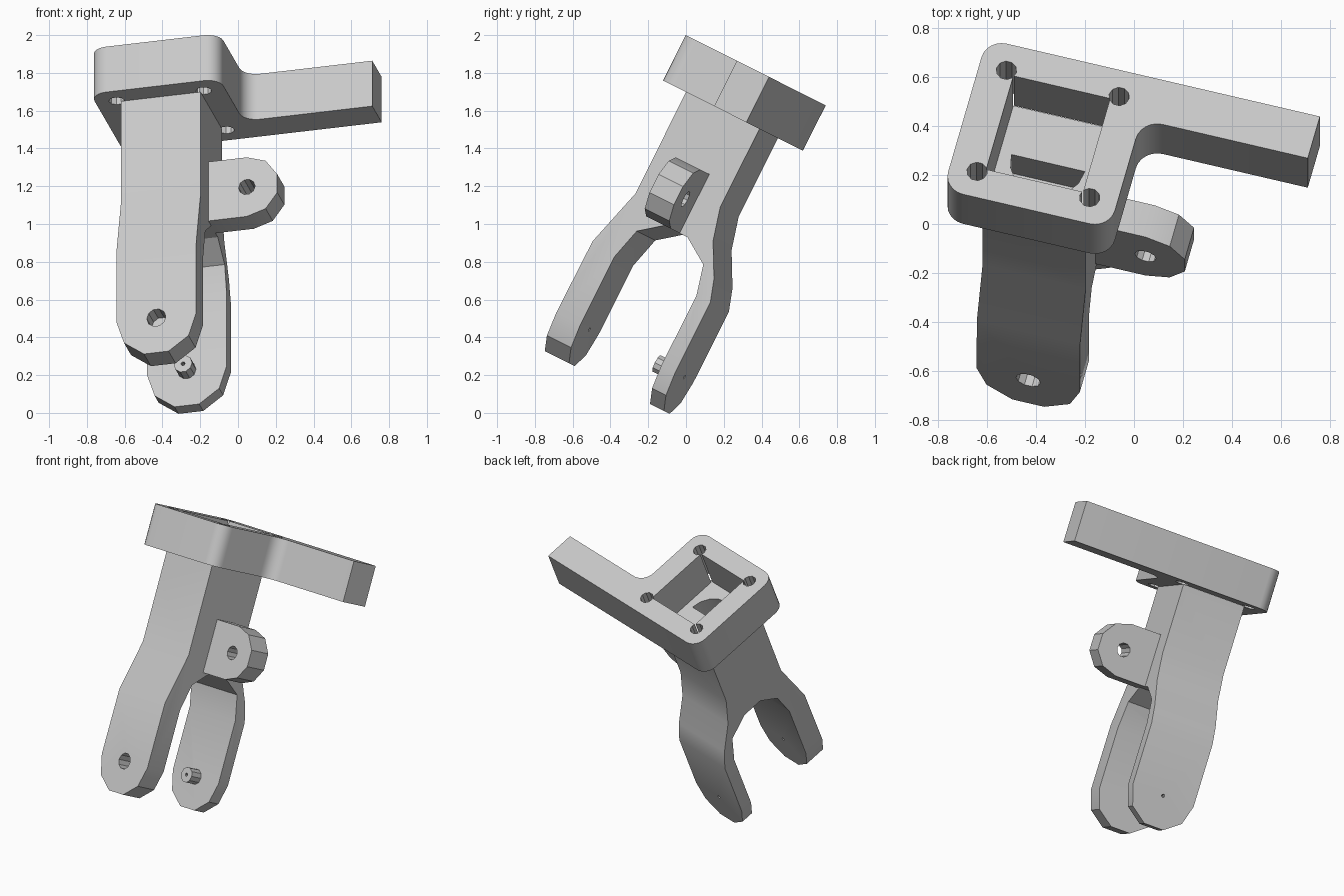
import bpy, bmesh, math
from mathutils import Matrix, Vector

if "Cube" in bpy.data.objects:
    bpy.data.objects.remove(bpy.data.objects["Cube"])

# The bracket is drawn on its own axes (along arm, depth, up), then tilted
W = Vector((0, 0.449, 0.894)).normalized()
U = Vector((0.968, -0.225, 0.113)).normalized()
V = W.cross(U).normalized()
U = V.cross(W)
TILT = Matrix((U, V, W)).transposed().to_4x4()

grey = bpy.data.materials.new("light grey")
grey.use_nodes = True
grey.diffuse_color = (0.58, 0.58, 0.58, 1)
grey.node_tree.nodes["Principled BSDF"].inputs["Base Color"].default_value = grey.diffuse_color


def arc(cx, cy, r, start, end, steps):
    angles = [math.radians(start + (end - start) * i / steps) for i in range(steps + 1)]
    return [(cx + r * math.cos(a), cy + r * math.sin(a)) for a in angles]


def circle(cx, cy, r, sides=10):
    return arc(cx, cy, r, 0, 360, sides)[:-1]


def rect(x0, y0, x1, y1):
    return [(x0, y0), (x1, y0), (x1, y1), (x0, y1)]


def prism(name, pts, axis, lo, hi):
    """Extrude a flat outline along local axis 0, 1 or 2."""
    bm = bmesh.new()

    def place(p, d):
        c = list(p)
        c.insert(axis, d)
        return bm.verts.new(TILT @ Vector(c))

    a = [place(p, lo) for p in pts]
    b = [place(p, hi) for p in pts]
    bm.faces.new(a)
    bm.faces.new(b[::-1])
    for i in range(len(pts)):
        j = (i + 1) % len(pts)
        bm.faces.new((a[i], b[i], b[j], a[j]))
    bmesh.ops.recalc_face_normals(bm, faces=bm.faces)
    mesh = bpy.data.meshes.new(name)
    bm.to_mesh(mesh)
    bm.free()
    mesh.materials.append(grey)
    ob = bpy.data.objects.new(name, mesh)
    bpy.context.collection.objects.link(ob)
    return ob


def select(ob):
    bpy.ops.object.select_all(action='DESELECT')
    ob.select_set(True)
    bpy.context.view_layer.objects.active = ob


def boolean(ob, operation, pts, axis, lo, hi):
    tool = prism("cutter", pts, axis, lo, hi)
    tool.hide_render = True
    select(ob)
    mod = ob.modifiers.new("cut", 'BOOLEAN')
    mod.operation, mod.object, mod.solver = operation, tool, 'EXACT'
    bpy.ops.object.modifier_apply(modifier=mod.name)
    bpy.data.objects.remove(tool)


MID, HALF = -0.218, 0.218      # middle and half width of the fork
TOP, BASE = 1.787, 1.518       # plate faces
PIVOT = 0.164                  # height of the pivot

# Mounting plate: rounded square frame with a side arm
L, R, F, B, r = -0.57, 0.135, -0.913, -0.201, 0.085
outline = (arc(L + r, F + r, r, 180, 270, 6) + arc(R - r, F + r, r, 270, 360, 6)
           + arc(R + 0.09, -0.398 - 0.09, 0.09, 180, 90, 6)
           + [(0.838, -0.398), (0.838, B)] + arc(L + r, B - r, r, 90, 180, 6))
plate = prism("mounting_plate", outline, 2, BASE, TOP)
boolean(plate, 'DIFFERENCE', rect(-0.422, -0.779, -0.013, -0.337), 2, BASE - 0.1, TOP + 0.1)
for sx in (-1, 1):
    for sy in (-1, 1):
        boolean(plate, 'DIFFERENCE', circle(MID + sx * 0.238, -0.558 + sy * 0.239, 0.042),
                2, BASE - 0.1, TOP + 0.1)

# Fork: neck and two legs from one side profile, with rounded leg ends
side = [(-0.788, BASE), (-0.785, 0.92), (-0.878, 0.59), (-0.882, -0.2),
        (-0.733, -0.2), (-0.733, 0.57), (-0.687, 0.743), (-0.566, 0.835),
        (-0.425, 0.835), (-0.28, 0.743), (-0.237, 0.58), (-0.237, -0.2),
        (-0.152, -0.2), (-0.152, 0.58), (-0.192, 0.70), (-0.29, 0.878),
        (-0.338, 1.055), (-0.338, BASE)]
fork = prism("fork", side, 0, MID - HALF, MID + HALF)
tongue = arc(MID, PIVOT, HALF, 180, 360, 5) + [(MID + HALF, 1.7), (MID - HALF, 1.7)]
boolean(fork, 'INTERSECT', tongue, 1, -1.2, 0.2)

# Half-round pocket in the top of the neck
boolean(fork, 'DIFFERENCE', arc(MID, -0.556, 0.155, 180, 360, 8), 2, BASE - 0.17, BASE + 0.1)

# Pivot socket in the front leg, with a fine bore through both legs
boolean(fork, 'DIFFERENCE', circle(MID, PIVOT, 0.052), 1, -1.0, -0.775)
boolean(fork, 'DIFFERENCE', circle(MID, PIVOT, 0.011, 8), 1, -1.0, 0.0)

# Pivot pin on the back leg
pin = prism("pivot_pin", circle(MID, PIVOT, 0.05), 1, -0.32, -0.237)
boolean(pin, 'DIFFERENCE', circle(MID, PIVOT, 0.011, 8), 1, -0.5, 0.0)

# Side lug with its hole
lug = prism("side_lug", [(0, 1.185), (0, 0.835)] + arc(0.21, 1.01, 0.175, -90, 90, 5),
            1, -0.622, -0.472)
boolean(lug, 'DIFFERENCE', circle(0.21, 1.01, 0.045), 1, -0.9, -0.2)

for ob in (plate, fork, pin, lug):
    select(ob)
    bpy.ops.object.shade_smooth_by_angle(angle=math.radians(30))
